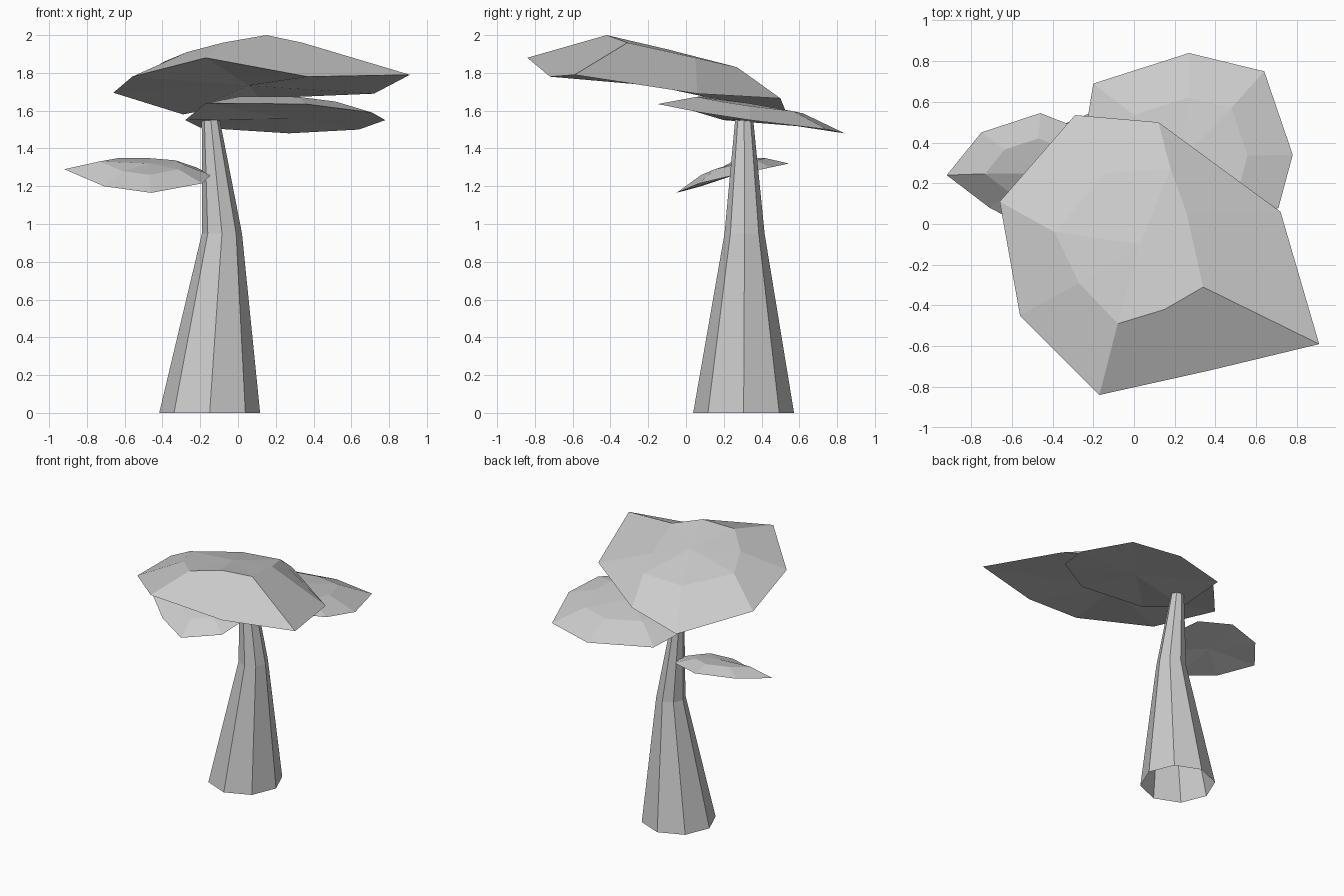
import bpy
from math import cos, sin, pi
from mathutils import Vector

if "Cube" in bpy.data.objects:
    bpy.data.objects.remove(bpy.data.objects["Cube"])


def make_mesh(name, verts, faces):
    mesh = bpy.data.meshes.new(name)
    mesh.from_pydata([tuple(v) for v in verts], [], faces)
    mesh.update()
    obj = bpy.data.objects.new(name, mesh)
    bpy.context.collection.objects.link(obj)
    return obj


def bands(rings, n):
    """Quads joining successive rings of n points."""
    return [(r * n + i, r * n + (i + 1) % n, (r + 1) * n + (i + 1) % n, (r + 1) * n + i)
            for r in range(rings - 1) for i in range(n)]


def canopy(name, rim, peak, lift=0.0, inner=None):
    """Low-poly dome with a nearly flat underside; rim runs counter-clockwise."""
    rim = [Vector(p) for p in rim]
    n = len(rim)
    mid = sum(rim, Vector()) / n
    if inner is None:
        inner = [p.lerp(mid, 0.43) + Vector((0, 0, lift)) for p in rim]
    verts = rim + [Vector(p) for p in inner] + [Vector(peak), mid]
    top = [(n + i, n + (i + 1) % n, 2 * n) for i in range(n)]
    underside = [((i + 1) % n, i, 2 * n + 1) for i in range(n)]
    return make_mesh(name, verts, bands(2, n) + top + underside)


# Trunk: eight-sided, tapering and leaning, open underneath
SIDES = 8
sections = [(-0.15, 0.305, 0.0, 0.267), (-0.085, 0.31, 0.95, 0.106), (-0.145, 0.308, 1.56, 0.047)]
trunk = [(x + r * cos(2 * pi * i / SIDES), y + r * sin(2 * pi * i / SIDES), z)
         for x, y, z, r in sections for i in range(SIDES)]
make_mesh("trunk", trunk, bands(len(sections), SIDES))

# Large top canopy, tilted up towards the front
canopy("top_canopy",
       [(0.91, -0.59, 1.79), (0.72, 0.06, 1.69), (0.12, 0.50, 1.665), (-0.29, 0.535, 1.58),
        (-0.66, 0.11, 1.695), (-0.56, -0.45, 1.78), (-0.17, -0.84, 1.88), (0.37, -0.72, 1.78)],
       (0.03, -0.10, 1.925),
       inner=[(0.34, -0.31, 1.96), (0.26, 0.05, 1.88), (0.18, 0.27, 1.83), (-0.14, 0.25, 1.81),
              (-0.39, -0.04, 1.86), (-0.27, -0.29, 1.91), (-0.08, -0.49, 1.96), (0.15, -0.42, 2.0)])

# Middle canopy, sloping down to the back
canopy("middle_canopy",
       [(0.78, 0.34, 1.55), (0.64, 0.75, 1.50), (0.27, 0.84, 1.48), (-0.20, 0.69, 1.51),
        (-0.28, 0.20, 1.55), (-0.17, -0.10, 1.64), (0.36, -0.15, 1.635), (0.71, 0.08, 1.59)],
       (0.24, 0.33, 1.64), lift=0.072)

# Small low canopy on the left
canopy("low_canopy",
       [(-0.145, 0.26, 1.26), (-0.22, 0.45, 1.30), (-0.46, 0.545, 1.32), (-0.75, 0.45, 1.32),
        (-0.92, 0.24, 1.29), (-0.71, 0.08, 1.20), (-0.46, -0.05, 1.165), (-0.19, 0.07, 1.215)],
       (-0.46, 0.25, 1.32), lift=0.055)
